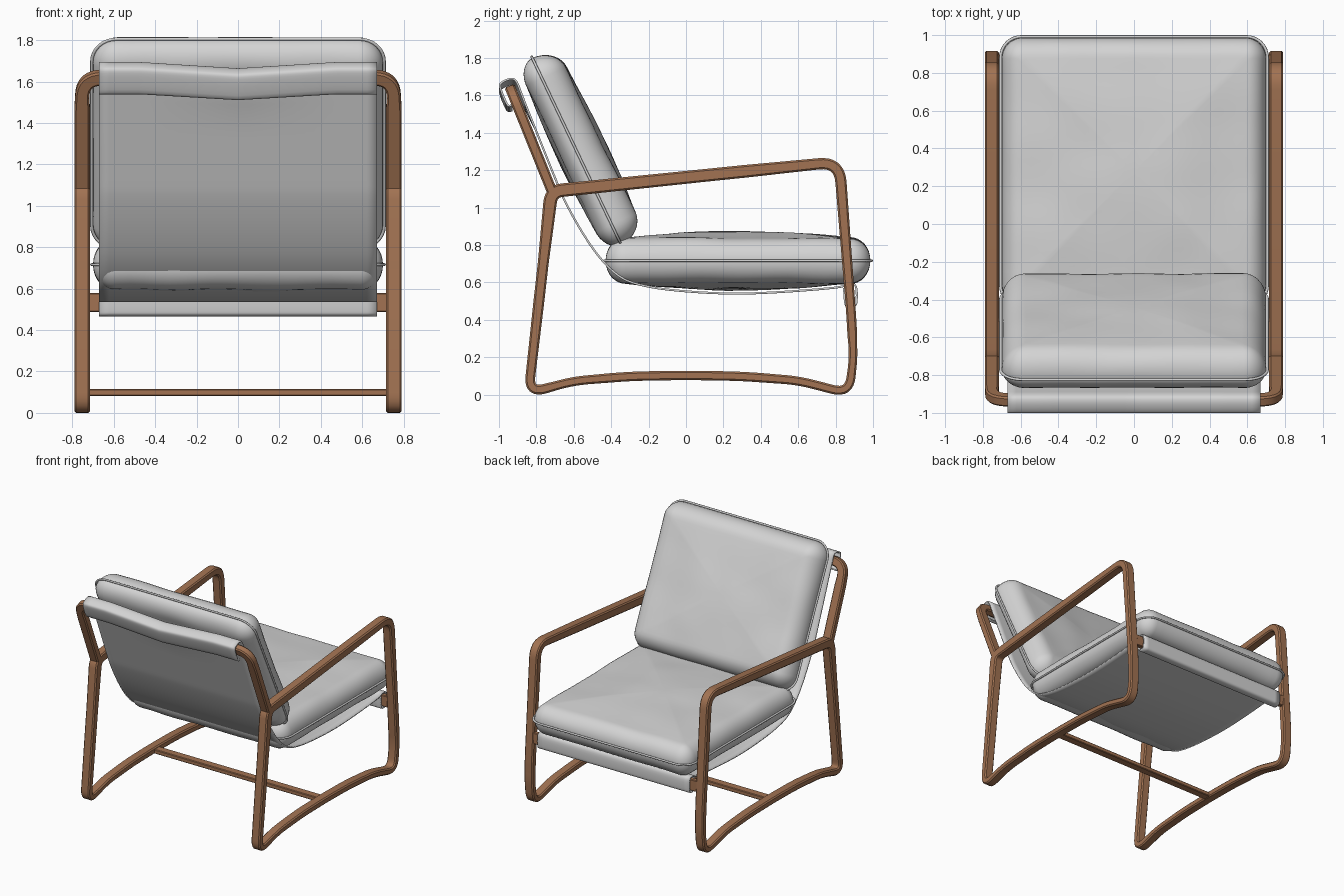
import bpy, bmesh, math
from mathutils import Vector, noise

if "Cube" in bpy.data.objects:
    bpy.data.objects.remove(bpy.data.objects["Cube"])


def material(name, col):
    m = bpy.data.materials.new(name)
    m.diffuse_color = (*col, 1)
    m.use_nodes = True
    m.node_tree.nodes["Principled BSDF"].inputs["Base Color"].default_value = m.diffuse_color
    return m


WOOD = material("warm wood", (0.36, 0.17, 0.085))
CLOTH = material("light grey fabric", (0.66, 0.66, 0.66))


def finish(name, bm, mat, angle=35):
    bmesh.ops.recalc_face_normals(bm, faces=bm.faces)
    me = bpy.data.meshes.new(name)
    bm.to_mesh(me)
    bm.free()
    me.materials.append(mat)
    ob = bpy.data.objects.new(name, me)
    bpy.context.collection.objects.link(ob)
    bpy.ops.object.select_all(action='DESELECT')
    bpy.context.view_layer.objects.active = ob
    ob.select_set(True)
    bpy.ops.object.shade_smooth_by_angle(angle=math.radians(angle))
    return ob


def skin(bm, rings, closed):
    n = len(rings[0])
    for i in range(len(rings) if closed else len(rings) - 1):
        a, b = rings[i], rings[(i + 1) % len(rings)]
        for j in range(n):
            bm.faces.new((a[j], a[(j + 1) % n], b[(j + 1) % n], b[j]))


def round_path(corners, closed):
    """corners: (a, b, trim, half_width) -> samples (point, half_width)"""
    out, n = [], len(corners)
    for i, (a, b, d, w) in enumerate(corners):
        p = Vector((a, b))
        if not closed and i in (0, n - 1):
            out.append((p, w))
            continue
        s = p + (Vector(corners[i - 1][:2]) - p).normalized() * d
        e = p + (Vector(corners[(i + 1) % n][:2]) - p).normalized() * d
        for k in range(9):
            t = k / 8
            out.append((s * (1 - t) ** 2 + p * 2 * t * (1 - t) + e * t * t, w))
    return out


def sweep(name, corners, closed, depth, place, ch=0.009):
    """Sweep a chamfered bar along a flat path; place maps (a, b, c) to 3D."""
    path = round_path(corners, closed)
    bm, rings, n = bmesh.new(), [], len(path)
    for i, (p, w) in enumerate(path):
        q0 = path[i - 1][0] if closed or i else p
        q1 = path[(i + 1) % n][0] if closed or i < n - 1 else p
        t = (q1 - q0).normalized()
        nrm = Vector((t.y, -t.x))
        sec = [(w, depth - ch), (w - ch, depth), (ch - w, depth), (-w, depth - ch),
               (-w, ch - depth), (ch - w, -depth), (w - ch, -depth), (w, ch - depth)]
        rings.append([bm.verts.new(place(*(p + nrm * o), c)) for o, c in sec])
    skin(bm, rings, closed)
    if not closed:
        bm.faces.new(rings[0])
        bm.faces.new(rings[-1])
    return finish(name, bm, WOOD)


# Side frames: closed loop of arm, front leg, curved floor rail and back leg
LOOP = [(-.72, 1.087, .06, .036), (.2, 1.182, .1, .034), (.82, 1.245, .11, .030),
        (.884, .42, .1, .026), (.895, .2, .06, .023), (.872, .005, .09, .024),
        (.6, .075, .08, .024), (.3, .098, .1, .025), (0, .103, .1, .025), (-.3, .098, .1, .025),
        (-.6, .073, .08, .024), (-.842, .008, .09, .026), (-.775, .6, .1, .029)]
for side, sx in (("left", -1), ("right", 1)):
    sweep(side + "_side_frame", LOOP, True, .0375, lambda a, b, c: (sx * .7525 + c, a, b))

# Back posts joined by the top rail: one bent U in the leaning plane
U, N = (-.374, .927), (.927, .374)
sweep("back_posts_and_top_rail",
      [(-.7525, -.02, 0, .0375), (-.7525, .3, .1, .0375), (-.7525, .56, .1, .034), (0, .56, .1, .026),
       (.7525, .56, .1, .034), (.7525, .3, .1, .0375), (.7525, -.02, 0, .0375)], False, .028,
      lambda a, b, c: (a, -.722 + b * U[0] + c * N[0], 1.10 + b * U[1] + c * N[1]))

# Straight cross rails
for name, y, z, hz, hy in (("front_cross_rail", .880, .533, .045, .018),
                           ("lower_cross_rail", 0, .098, .017, .032)):
    sweep(name, [(-.73, z, 0, hz), (.73, z, 0, hz)], False, hy,
          lambda a, b, c: (a, y + c, b), .005)

# Fabric sling, wrapped round the top rail and front rail
SLING = [(-.93, 1.55), (-.955, 1.55), (-.993, 1.64), (-.985, 1.668), (-.937, 1.688), (-.905, 1.67),
         (-.865, 1.57), (-.705, 1.17), (-.645, 1.03), (-.55, .86), (-.45, .72), (-.34, .622),
         (-.2, .577), (0, .552), (.25, .540), (.5, .548), (.8, .572), (.87, .592), (.908, .578),
         (.912, .50), (.90, .475), (.86, .475), (.85, .50), (.845, .57)]


def spline(pts, n=5):
    P = [Vector(p) for p in pts]
    P = [P[0]] + P + [P[-1]]
    out = []
    for a, b, c, d in zip(P, P[1:], P[2:], P[3:]):
        for k in range(n):
            t = k / n
            out.append(.5 * (2 * b + (c - a) * t + (2 * a - 5 * b + 4 * c - d) * t * t
                             + (3 * b - a - 3 * c + d) * t ** 3))
    return out + [P[-1]]


bm, rows = bmesh.new(), []
for p in spline(SLING):
    row = []
    for i in range(29):
        x = -.67 + 1.34 * i / 28
        dip = .03 * max(0, 1 - abs(x) / .47) * min(1, max(0, (p.y - 1.45) / .1))
        row.append(bm.verts.new((x, p.x, p.y - dip)))
    rows.append(row)
for a, b in zip(rows, rows[1:]):
    for j in range(28):
        bm.faces.new((a[j], a[j + 1], b[j + 1], b[j]))
sling = finish("fabric_sling", bm, CLOTH, 60)
mod = sling.modifiers.new("thickness", 'SOLIDIFY')
mod.thickness, mod.offset = .011, 0


def outline(w, l, r):
    """Rounded rectangle with evenly divided sides"""
    pts = []
    for q, (sx, sy) in enumerate(((1, 1), (-1, 1), (-1, -1), (1, -1))):
        arc = []
        for k in range(9):
            a = (q + k / 8) * math.pi / 2
            arc.append(Vector((sx * (w - r) + r * math.cos(a), sy * (l - r) + r * math.sin(a))))
        pts += arc
        nx, ny = ((-1, 1), (-1, -1), (1, -1), (1, 1))[q]
        a = (q + 1) * math.pi / 2
        end = Vector((nx * (w - r) + r * math.cos(a), ny * (l - r) + r * math.sin(a)))
        pts += [arc[-1].lerp(end, k / 18) for k in range(1, 18)]
    return pts


def cushion(name, w, l, rc, R, top, bottom, crown, place):
    """Soft pillow: rounded rim, slightly crowned faces, piping round the seam"""
    bm, rings = bmesh.new(), []

    def vert(p, z):
        soft = noise.noise(Vector((p.x * 4, p.y * 4, z * 5 + w))) * .007
        return bm.verts.new(place(p.x, p.y, z + soft * min(1, abs(z) * 12)))

    def half(T, s):
        hs = []
        for k in range(0, 9):
            a = k / 8 * math.pi / 2
            d = R * (1 - math.cos(a))
            hs.append([(p, s * T * math.sin(a)) for p in outline(w - d, l - d, max(rc - d, .025))])
        base = hs[-1]
        for k in range(1, 13):
            f = 1 - k / 12.5
            hs.append([(p * f, s * (T + crown * (1 - f * f) ** 1.2)) for p, _ in base])
        return hs
    for ring in half(bottom, -1)[:0:-1] + half(top, 1):
        rings.append([vert(*v) for v in ring])
    skin(bm, rings, False)
    bm.faces.new(rings[0])
    bm.faces.new(rings[-1])
    finish(name, bm, CLOTH, 60)
    # piping
    bm, rings = bmesh.new(), []
    pts = outline(w + .006, l + .006, rc)
    for i, p in enumerate(pts):
        t = (pts[(i + 1) % len(pts)] - pts[i - 1]).normalized()
        nrm = Vector((t.y, -t.x))
        ring = []
        for k in range(8):
            a = k * math.pi / 4
            q = p + nrm * .008 * math.cos(a)
            ring.append(bm.verts.new(place(q.x, q.y, .007 * math.sin(a))))
        rings.append(ring)
    skin(bm, rings, True)
    finish(name + "_piping", bm, CLOTH, 60)


# Seat and back cushions
cushion("seat_cushion", .70, .708, .11, .11, .122, .122, .036,
        lambda x, y, z: (x, .278 + y, .716 + z))
cushion("back_cushion", .70, .553, .12, .13, .142, .092, .018,
        lambda x, y, z: (x, -.584 - .43 * y + .903 * z, 1.30 + .903 * y + .43 * z))
